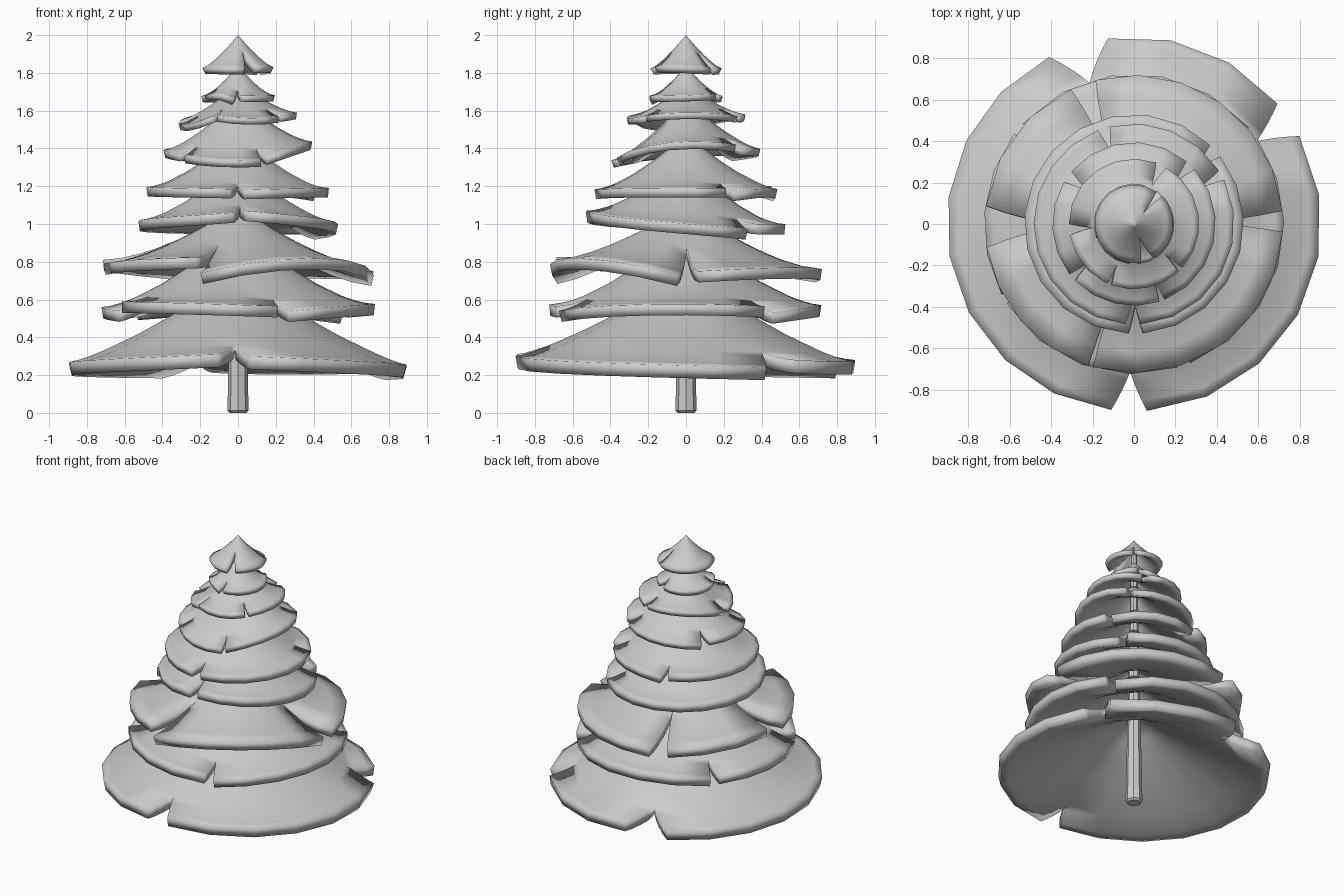
import bpy, bmesh
from math import radians, sin, cos

if "Cube" in bpy.data.objects:
    bpy.data.objects.remove(bpy.data.objects["Cube"])


def smooth(ob, angle=28):
    bpy.ops.object.select_all(action='DESELECT')
    bpy.context.view_layer.objects.active = ob
    ob.select_set(True)
    bpy.ops.object.shade_smooth_by_angle(angle=radians(angle))


def finish(name, bm):
    me = bpy.data.meshes.new(name)
    bm.to_mesh(me)
    bm.free()
    ob = bpy.data.objects.new(name, me)
    bpy.context.collection.objects.link(ob)
    return ob


def skirt(name, radius, apex, power, thick, depth, segs):
    """Notched cone. segs: (start deg, end deg, rim z at start, middle, end), counterclockwise.
    depth = radius fraction where the notches begin."""
    bm = bmesh.new()
    n = len(segs)
    rows = [depth * i / 4 for i in range(4)] + [depth + (1 - depth) * i / 4 for i in range(5)]

    def seam(i):
        # mean angle and rim height in the notch before segment i
        p, s = segs[i - 1], segs[i % n]
        end = p[1] - (360 if i == 0 else 0)
        if i == n:
            return (p[1] + s[0] + 360) / 2, (p[4] + s[2]) / 2
        return (end + s[0]) / 2, (p[4] + s[2]) / 2

    for i, (a0, a1, z0, zm, z1) in enumerate(segs):
        (s0, h0), (s1, h1) = seam(i), seam(i + 1)
        steps = max(2, round((a1 - a0) / 18))
        grid = []
        for t in rows:
            k = max(0, (t - depth) / (1 - depth))
            b0, b1 = s0 + (a0 - s0) * k, s1 + (a1 - s1) * k
            line = []
            for j in range(steps + 1):
                u = j / steps
                z = z0 * (1 - u) * (1 - 2 * u) + zm * 4 * u * (1 - u) + z1 * u * (2 * u - 1)
                z += (1 - k) * (max(0, 1 - 2 * u) * (h0 - z0) + max(0, 2 * u - 1) * (h1 - z1))
                z += (apex - z) * (1 - t) ** power
                a = radians(b0 + (b1 - b0) * u)
                line.append(bm.verts.new((radius * t * cos(a), radius * t * sin(a), z)))
            grid.append(line)
        for g, h in zip(grid, grid[1:]):
            for j in range(steps):
                bm.faces.new((g[j], h[j], h[j + 1], g[j + 1]))
    bmesh.ops.remove_doubles(bm, verts=bm.verts, dist=0.0005)
    ob = finish(name, bm)
    smooth(ob)
    mod = ob.modifiers.new("thickness", 'SOLIDIFY')
    mod.thickness = thick
    mod.offset = -1


# Trunk
bm = bmesh.new()
bmesh.ops.create_cone(bm, cap_ends=True, segments=8, radius1=0.056, radius2=0.02, depth=1.9)
bmesh.ops.translate(bm, verts=bm.verts, vec=(0, 0, 0.95))
bmesh.ops.bevel(bm, geom=[e for e in bm.edges if all(v.co.z < 0.01 for v in e.verts)],
                offset=0.012, segments=1, affect='EDGES')
finish("trunk", bm)

# Branch tiers, bottom to top
skirt("branches_1", 0.905, 0.74, 1.3, 0.07, 0.79, [
    (-86, 28, 0.30, 0.265, 0.24), (40, 98, 0.28, 0.27, 0.28), (117, 263, 0.25, 0.27, 0.31)])
skirt("branches_2", 0.725, 0.98, 1.5, 0.06, 0.75, [
    (-68, 35, 0.54, 0.575, 0.565), (40, 138, 0.53, 0.57, 0.55),
    (143, 208, 0.56, 0.56, 0.54), (212, 287, 0.59, 0.58, 0.565)])
skirt("branches_3", 0.72, 1.10, 1.6, 0.06, 0.45, [
    (-106, -3, 0.74, 0.82, 0.73), (5, 105, 0.75, 0.77, 0.75),
    (115, 173, 0.76, 0.79, 0.81), (189, 252, 0.79, 0.81, 0.825)])
skirt("branches_4", 0.53, 1.33, 1.5, 0.055, 0.72, [
    (-85, 38, 1.07, 1.02, 0.97), (46, 267, 1.0, 1.01, 1.06)])
skirt("branches_5", 0.485, 1.48, 1.5, 0.05, 0.75, [
    (-86, 26, 1.18, 1.19, 1.19), (32, 104, 1.17, 1.19, 1.17), (111, 265, 1.20, 1.195, 1.185)])
skirt("branches_6", 0.395, 1.66, 1.4, 0.04, 0.7, [
    (-68, 42, 1.35, 1.43, 1.42), (50, 140, 1.40, 1.395, 1.37),
    (149, 218, 1.40, 1.39, 1.37), (224, 288, 1.36, 1.34, 1.34)])
skirt("branches_7", 0.315, 1.74, 1.4, 0.035, 0.65, [
    (-42, 60, 1.575, 1.59, 1.57), (70, 180, 1.57, 1.58, 1.53),
    (190, 244, 1.53, 1.53, 1.57), (250, 313, 1.575, 1.56, 1.57)])
skirt("branches_8", 0.195, 1.84, 1.5, 0.033, 0.6, [
    (-85, 55, 1.68, 1.68, 1.69), (75, 200, 1.68, 1.675, 1.68), (205, 263, 1.68, 1.69, 1.66)])
skirt("branches_9", 0.19, 2.0, 1.3, 0.035, 0.35, [
    (-60, 45, 1.83, 1.83, 1.82), (55, 280, 1.82, 1.825, 1.82)])
